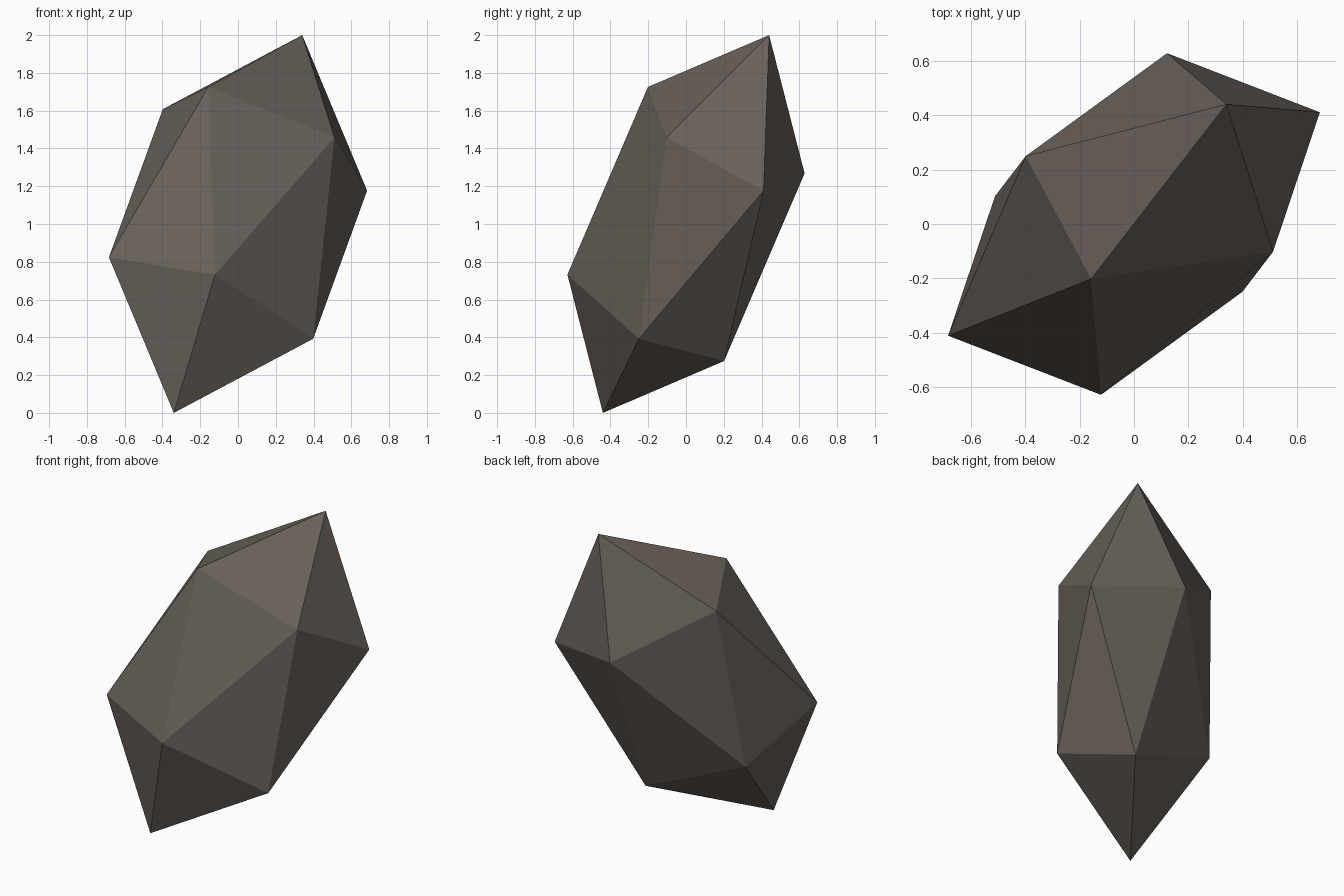
import bpy
import bmesh
from mathutils import Matrix, Vector

cube = bpy.data.objects.get("Cube")
if cube:
    bpy.data.objects.remove(cube, do_unlink=True)

# Dull brown-grey stone
stone = bpy.data.materials.new("brown_grey_stone")
stone.use_nodes = True
colour = (0.14, 0.118, 0.10, 1)
stone.diffuse_color = colour
bsdf = stone.node_tree.nodes["Principled BSDF"]
bsdf.inputs["Base Color"].default_value = colour
bsdf.inputs["Roughness"].default_value = 0.9

# Half-axes of the stretched, tilted rock: wide, thin and long
wide = Vector((0.594, 0.239, -0.303))
thin = Vector((-0.229, 0.429, -0.112))
long = Vector((0.34, 0.44, 1.0))
shape = Matrix((wide, thin, long)).transposed().to_4x4()

# Rock: a twenty-sided ball squeezed along those axes, resting on the ground
bm = bmesh.new()
bmesh.ops.create_icosphere(bm, subdivisions=1, radius=1)
bm.transform(Matrix.Translation((0, 0, 1)) @ shape)
bmesh.ops.recalc_face_normals(bm, faces=bm.faces)
mesh = bpy.data.meshes.new("rock")
bm.to_mesh(mesh)
bm.free()
mesh.materials.append(stone)
rock = bpy.data.objects.new("rock", mesh)
bpy.context.collection.objects.link(rock)
